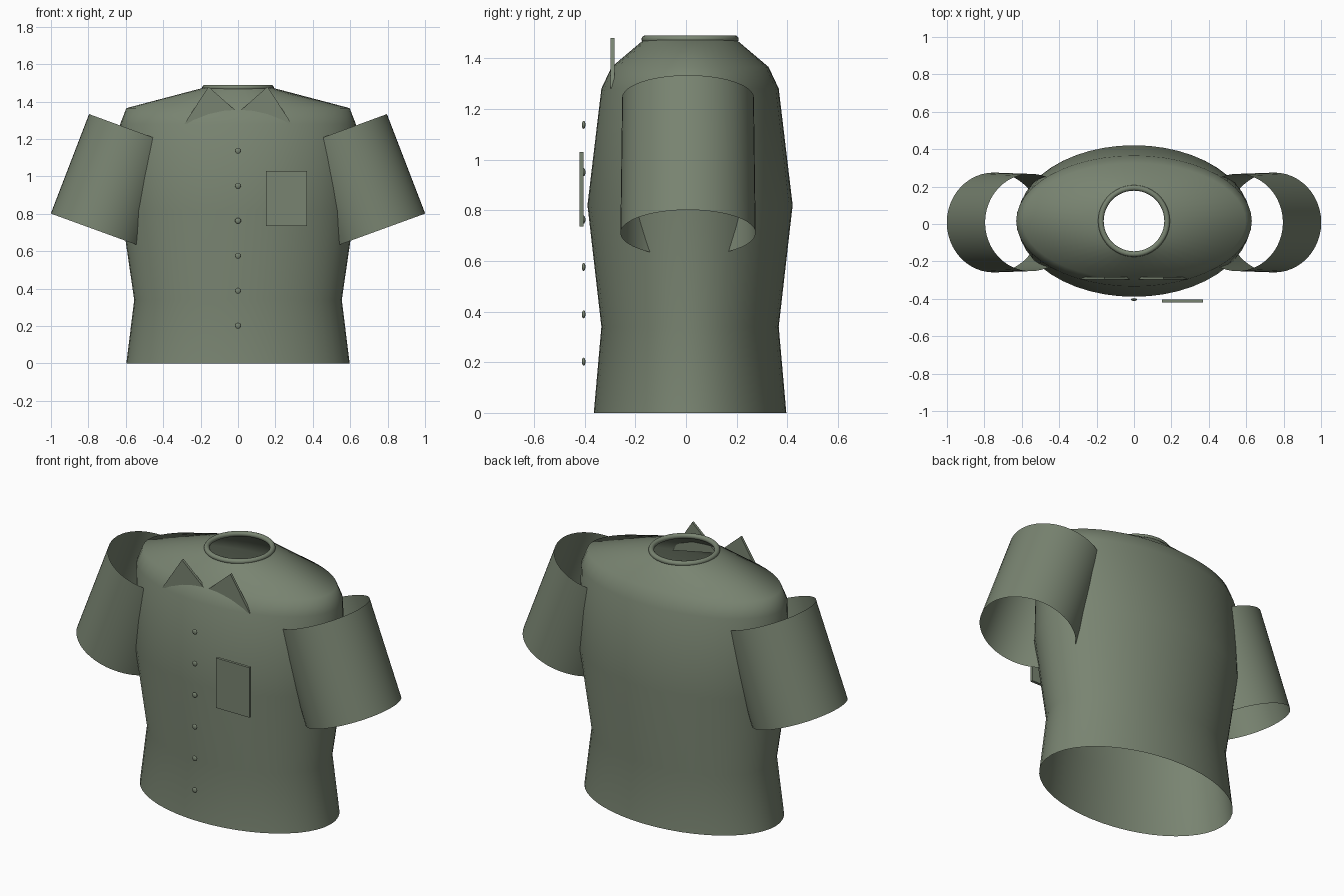
import bpy, bmesh, math
from mathutils import Matrix, Vector

cube = bpy.data.objects.get("Cube")
if cube:
    bpy.data.objects.remove(cube, do_unlink=True)

fabric = bpy.data.materials.new("sage green fabric")
fabric.use_nodes = True
GREEN = (0.19, 0.23, 0.165, 1)
fabric.diffuse_color = GREEN
fabric.node_tree.nodes["Principled BSDF"].inputs["Base Color"].default_value = GREEN


def finish(name, bm, smooth=True):
    bmesh.ops.recalc_face_normals(bm, faces=bm.faces)
    mesh = bpy.data.meshes.new(name)
    bm.to_mesh(mesh)
    bm.free()
    for p in mesh.polygons:
        p.use_smooth = smooth
    mesh.materials.append(fabric)
    obj = bpy.data.objects.new(name, mesh)
    bpy.context.collection.objects.link(obj)
    return obj


def loft(name, rings, sides=48, closed=False):
    """Skin a tube; each ring is (centre, x axis, y axis)."""
    bm = bmesh.new()
    loops = []
    for c, u, v in rings:
        angles = [2 * math.pi * i / sides for i in range(sides)]
        loops.append([bm.verts.new(c + u * math.cos(a) + v * math.sin(a)) for a in angles])
    pairs = list(zip(loops, loops[1:]))
    if closed:
        pairs.append((loops[-1], loops[0]))
    for a, b in pairs:
        for i in range(sides):
            j = (i + 1) % sides
            bm.faces.new((a[i], a[j], b[j], b[i]))
    return finish(name, bm)


def plate(name, outline, y, depth):
    """Extrude an outline of (x, z) points backwards from y."""
    bm = bmesh.new()
    face = bm.faces.new([bm.verts.new((x, y, z)) for x, z in outline])
    ext = bmesh.ops.extrude_face_region(bm, geom=[face])
    moved = [g for g in ext["geom"] if isinstance(g, bmesh.types.BMVert)]
    bmesh.ops.translate(bm, verts=moved, vec=(0, depth, 0))
    return finish(name, bm, smooth=False)


# Torso: open oval shell, (height, half width, half depth)
torso = [(0, 0.597, 0.38), (0.34, 0.555, 0.35), (0.82, 0.625, 0.405),
         (1.28, 0.63, 0.35), (1.365, 0.597, 0.31), (1.475, 0.18, 0.18)]
MID = 0.016
loft("shirt_body", [(Vector((0, MID, z)), Vector((w, 0, 0)), Vector((0, d, 0)))
                    for z, w, d in torso])

# Rolled neckband
band = []
for k in range(12):
    a = 2 * math.pi * k / 12
    r = 0.177 + 0.015 * math.cos(a)
    band.append((Vector((0, MID, 1.475 + 0.015 * math.sin(a))),
                 Vector((r, 0, 0)), Vector((0, r, 0))))
loft("neckband", band, closed=True)

# Sleeves and collar points on both sides
for side, s in (("left", 1), ("right", -1)):
    tilt = math.radians(20)
    across = Vector((s * math.cos(tilt), 0, math.sin(tilt)))
    ends = [(0.552, 1.244, 0.26), (0.75, 0.71, 0.267)]
    loft(side + "_sleeve", [(Vector((s * x, 0.008, z)), across * r, Vector((0, r, 0)))
                            for x, z, r in ends])
    plate(side + "_collar_point",
          [(s * 0.158, 1.48), (s * 0.287, 1.28), (0, 1.34)], -0.298, 0.015)

# Chest pocket
plate("chest_pocket", [(0.15, 0.735), (0.37, 0.735), (0.37, 1.03), (0.15, 1.03)],
      -0.421, 0.016)

# Button row
for i in range(6):
    bm = bmesh.new()
    bmesh.ops.create_uvsphere(bm, u_segments=16, v_segments=8, radius=0.016)
    bm.transform(Matrix.Translation((0, -0.404, 0.202 + 0.187 * i))
                 @ Matrix.Diagonal((1, 0.45, 1, 1)))
    finish("button_%d" % (i + 1), bm)
